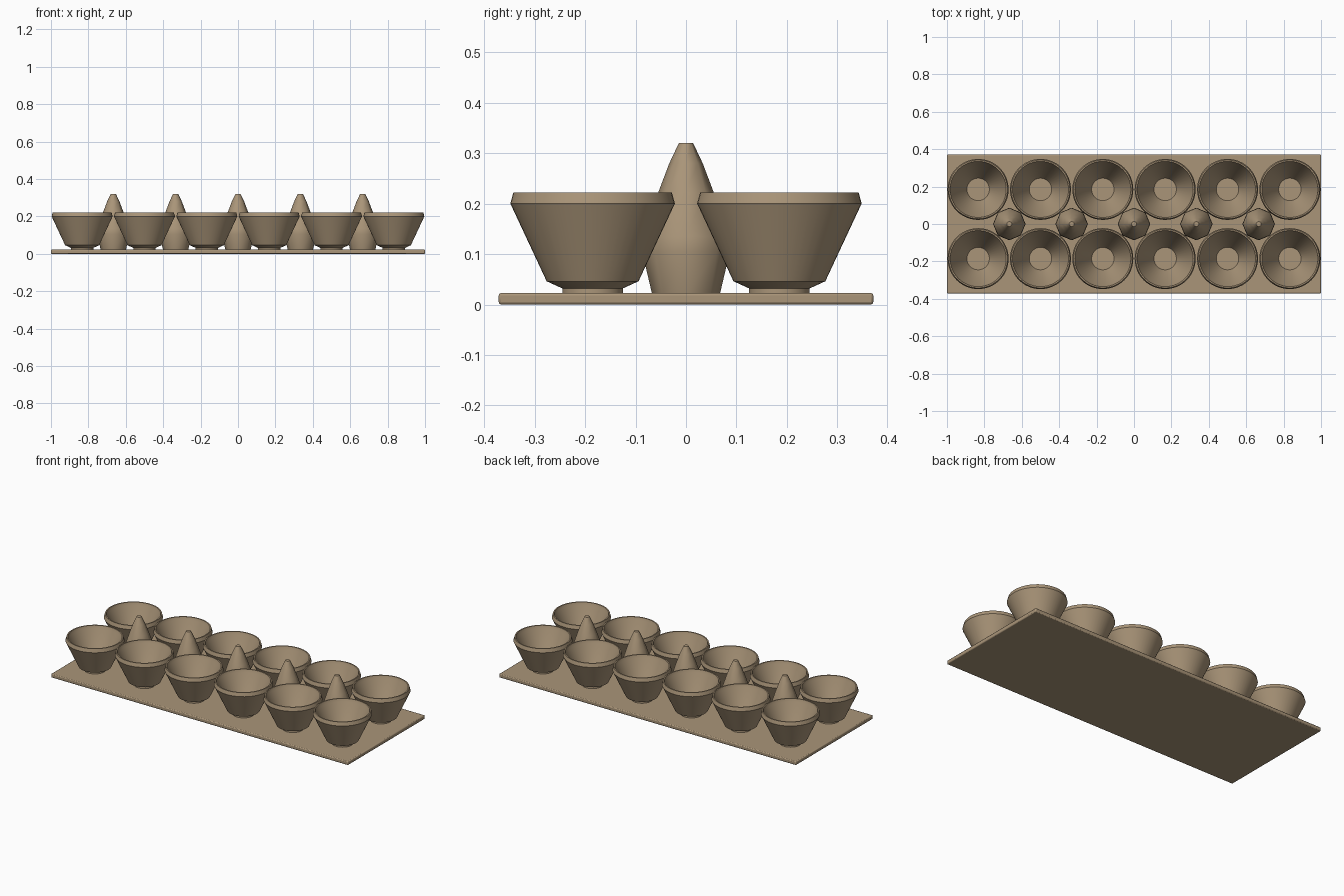
import bpy, bmesh, math

if "Cube" in bpy.data.objects:
    bpy.data.objects.remove(bpy.data.objects["Cube"])


def material():
    m = bpy.data.materials.new("pulp_tan")
    m.diffuse_color = (0.40, 0.30, 0.19, 1)
    m.use_nodes = True
    m.node_tree.nodes["Principled BSDF"].inputs["Base Color"].default_value = m.diffuse_color
    return m


MAT = material()


def finish(obj, angle):
    obj.data.materials.append(MAT)
    bpy.ops.object.select_all(action='DESELECT')
    obj.select_set(True)
    bpy.context.view_layer.objects.active = obj
    bpy.ops.object.shade_smooth_by_angle(angle=math.radians(angle))


def lathe_mesh(name, profile, sides):
    """Revolve (radius, z) points about z; both ends are capped."""
    bm = bmesh.new()
    rings = []
    for r, z in profile:
        rings.append([bm.verts.new((r * math.cos(2 * math.pi * i / sides),
                                    r * math.sin(2 * math.pi * i / sides), z))
                      for i in range(sides)])
    for a, b in zip(rings, rings[1:]):
        for i in range(sides):
            j = (i + 1) % sides
            bm.faces.new((a[i], a[j], b[j], b[i]))
    bm.faces.new(list(reversed(rings[0])))
    bm.faces.new(rings[-1])
    bmesh.ops.recalc_face_normals(bm, faces=bm.faces)
    mesh = bpy.data.meshes.new(name)
    bm.to_mesh(mesh)
    bm.free()
    return mesh


def place(name, mesh, x, y):
    obj = bpy.data.objects.new(name, mesh)
    obj.location = (x, y, 0)
    bpy.context.collection.objects.link(obj)
    return obj


# Flat base sheet with softened edges
bpy.ops.mesh.primitive_cube_add(size=1, location=(0, 0, 0.0115))
base = bpy.context.object
base.name = "base_sheet"
base.scale = (2.0, 0.742, 0.023)
bpy.ops.object.transform_apply(location=False, scale=True)
bevel = base.modifiers.new("soft_edges", 'BEVEL')
bevel.width = 0.005
bevel.segments = 2
finish(base, 35)

# Twelve egg cups: outer wall, lip, then inner wall down to the floor
CUP = [(0.06, 0.02), (0.06, 0.032), (0.091, 0.046), (0.163, 0.2),
       (0.157, 0.222), (0.150, 0.222), (0.145, 0.205), (0.06, 0.045)]
for row, y in (("front", -0.185), ("back", 0.185)):
    for i in range(6):
        x = (i - 2.5) / 3
        name = f"{row}_cup_{i + 1}"
        finish(place(name, lathe_mesh(name, CUP, 48), x, y), 35)

# Five faceted divider posts between the rows
POST = [(0.067, 0.02), (0.087, 0.105), (0.084, 0.135), (0.055, 0.222),
        (0.033, 0.28), (0.014, 0.32)]
for i in range(5):
    name = f"divider_post_{i + 1}"
    finish(place(name, lathe_mesh(name, POST, 8), (i - 2) / 3, 0), 50)
